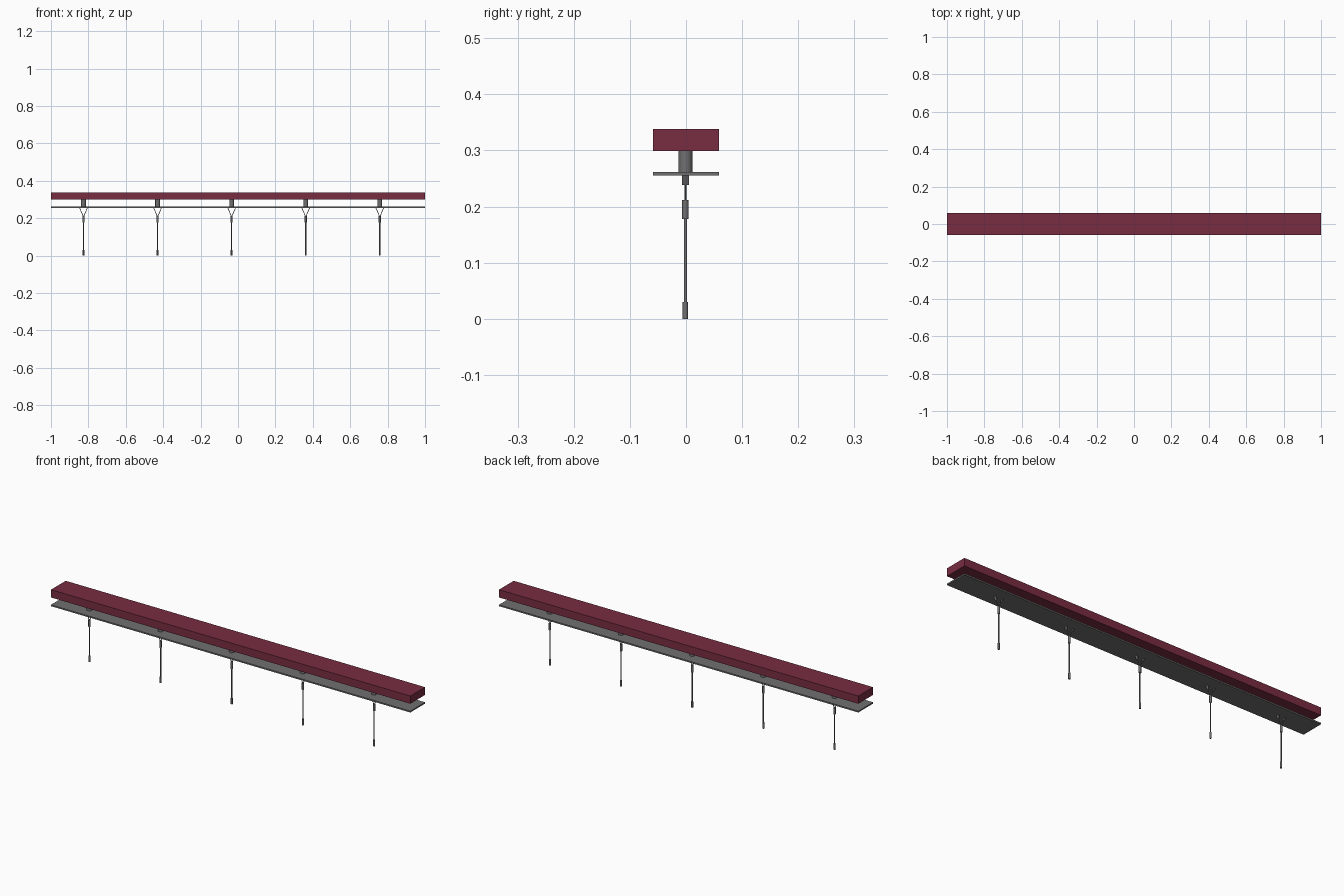
import bpy, math
from mathutils import Vector

if "Cube" in bpy.data.objects:
    bpy.data.objects.remove(bpy.data.objects["Cube"])


def material(name, rgb):
    m = bpy.data.materials.new(name)
    m.diffuse_color = (*rgb, 1)
    m.use_nodes = True
    m.node_tree.nodes["Principled BSDF"].inputs["Base Color"].default_value = m.diffuse_color
    return m


MAROON = material("maroon", (0.19, 0.026, 0.053))
GREY = material("steel grey", (0.16, 0.16, 0.16))
Y = -0.001


def box(name, loc, size, mat, tilt=0):
    bpy.ops.mesh.primitive_cube_add(size=1, location=loc, rotation=(0, tilt, 0))
    o = bpy.context.object
    o.name = name
    o.scale = size
    bpy.ops.object.transform_apply(location=False, rotation=False, scale=True)
    o.data.materials.append(mat)


def rod(name, a, b, r, sides=16):
    a, b = Vector(a), Vector(b)
    d = b - a
    bpy.ops.mesh.primitive_cylinder_add(vertices=sides, radius=r, depth=d.length,
                                        location=(a + b) / 2)
    o = bpy.context.object
    o.name = name
    o.rotation_euler = d.to_track_quat('Z', 'Y').to_euler()
    o.data.materials.append(GREY)
    bpy.ops.object.shade_smooth_by_angle(angle=math.radians(40))


# long beam and thin plate below it
box("top_beam", (0, 0, 0.3185), (2, 0.117, 0.039), MAROON)
box("lower_plate", (0, 0, 0.2585), (2, 0.117, 0.007), GREY)

# five repeated hangers
for i in range(5):
    x = -0.826 + 0.396 * i
    rod("spacer_post", (x, Y, 0.26), (x, Y, 0.301), 0.0125, 24)
    # V-shaped yoke with flat end tabs
    for s in (-1, 1):
        top = Vector((x + s * 0.021, Y, 0.256))
        low = Vector((x + s * 0.001, Y, 0.209))
        rod("yoke_leg", low, top, 0.0017, 10)
        d = (top - low).normalized()
        box("yoke_tab", top - d * 0.009, (0.003, 0.013, 0.018), GREY,
            math.atan2(d.x, d.z))
    # collar, stem and thicker foot
    rod("collar", (x, Y, 0.178), (x, Y, 0.212), 0.0058)
    rod("stem", (x, Y, 0.02), (x, Y, 0.18), 0.003)
    rod("foot", (x, Y, 0), (x, Y, 0.03), 0.0048)
